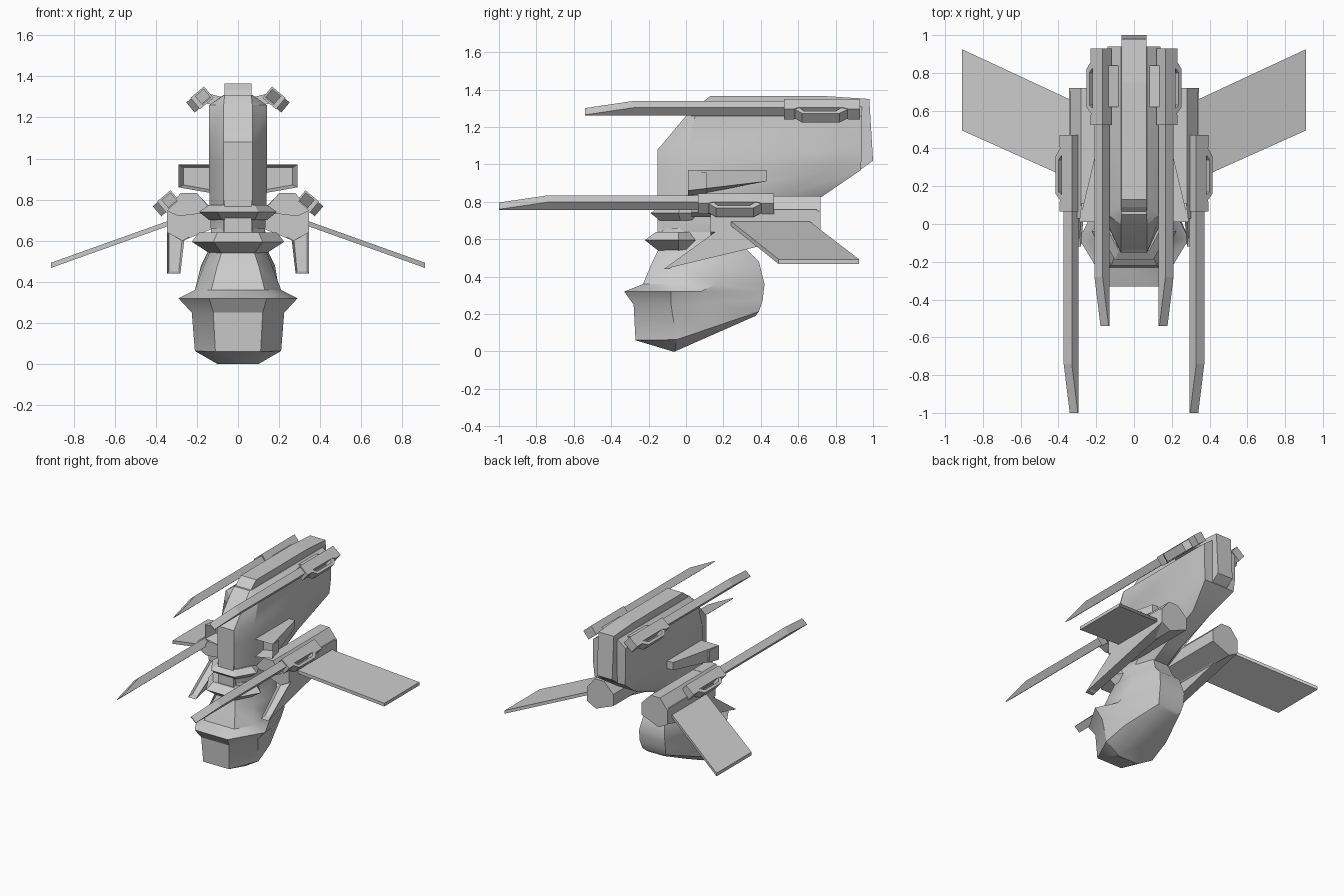
import bpy, bmesh, math
from mathutils import Vector

if "Cube" in bpy.data.objects:
    bpy.data.objects.remove(bpy.data.objects["Cube"])


def skin(name, rings, mirror=False, smooth=False, edit=None):
    """Bridge equal rings of 3D points, cap both ends."""
    bm = bmesh.new()
    vr = [[bm.verts.new(p) for p in r] for r in rings]
    n = len(vr[0])
    for a, b in zip(vr, vr[1:]):
        for i in range(n):
            j = (i + 1) % n
            bm.faces.new((a[i], a[j], b[j], b[i]))
    bm.faces.new(vr[0])
    bm.faces.new(vr[-1])
    bmesh.ops.recalc_face_normals(bm, faces=bm.faces)
    if edit:
        edit(bm)
        bmesh.ops.recalc_face_normals(bm, faces=bm.faces)
    me = bpy.data.meshes.new(name)
    bm.to_mesh(me)
    bm.free()
    ob = bpy.data.objects.new(name, me)
    bpy.context.collection.objects.link(ob)
    if mirror:
        ob.modifiers.new("mirror", 'MIRROR').use_mirror_merge = False
    if smooth:
        bpy.ops.object.select_all(action='DESELECT')
        ob.select_set(True)
        bpy.context.view_layer.objects.active = ob
        bpy.ops.object.shade_smooth_by_angle(angle=math.radians(32))
    return ob


def section(z, slope, fw, yf, sw, ys, tw, yt, bw, yb):
    """Symmetric eight-sided horizontal section; slope lifts the rear."""
    half = [(fw, yf), (sw, ys), (tw, yt), (bw, yb)]
    pts = half + [(-x, y) for x, y in reversed(half)]
    return [(x, y, z + slope * max(0, y + .06)) for x, y in pts]


def along_y(profile, y0, y1):
    return [[(x, y, z) for x, z in profile] for y in (y0, y1)]


def along_x(profile, x0, x1):
    return [[(x, y, z) for y, z in profile] for x in (x0, x1)]


# upper hull
skin("upper_hull", [section(*s) for s in (
    (.62, 0, .07, -.12, .13, -.03, .12, .15, .06, .28),
    (.70, 0, .07, -.13, .135, -.02, .135, .25, .06, .42),
    (.83, 0, .07, -.15, .14, 0, .14, .50, .07, .73),
    (.97, 0, .07, -.15, .14, 0, .14, .76, .13, .935),
    (1.08, 0, .07, -.15, .14, 0, .14, .85, .14, .94),
    (1.26, 0, .07, .00, .14, .05, .14, .85, .14, .94),
    (1.31, 0, .065, .05, .07, .10, .07, .85, .07, .94))], smooth=True)

# raised spine running from the front plate to the rear
skin("spine", along_x([(-.152, .64), (-.152, 1.08), (.09, 1.335), (.13, 1.365),
                       (.75, 1.365), (.98, 1.35), (1.0, 1.02), (.93, .97),
                       (.6, .97), (.2, .66)], -.066, .066))

# lower hull with pointed brow rim and keeled underside
skin("lower_hull", [section(*s) for s in (
    (.66, 0, .07, -.12, .13, -.05, .12, .13, .06, .28),
    (.54, 0, .08, -.15, .14, -.05, .15, .18, .08, .33),
    (.48, 0, .10, -.18, .165, -.06, .18, .20, .09, .39),
    (.36, 0, .13, -.23, .21, -.08, .20, .16, .11, .42),
    (.32, 0, .14, -.33, .29, -.08, .21, .08, .11, .415),
    (.25, .05, .12, -.28, .225, -.08, .21, .12, .11, .41),
    (.06, .34, .11, -.27, .21, -.05, .19, .12, .10, .39),
    (0, .44, .09, -.07, .10, -.06, .10, .14, .07, .37))], smooth=True)

# neck collars
skin("upper_collar", [section(*s) for s in (
    (.775, 0, .08, -.14, .14, -.03, .13, .04, .1, .05),
    (.74, 0, .10, -.19, .19, -.04, .14, .06, .1, .07),
    (.70, 0, .08, -.14, .14, -.03, .13, .04, .1, .05))])
skin("lower_collar", [section(*s) for s in (
    (.64, 0, .10, -.16, .19, -.04, .13, .02, .1, .03),
    (.595, 0, .12, -.22, .225, -.04, .14, .05, .1, .06),
    (.54, 0, .08, -.15, .14, -.04, .13, .01, .1, .02))])


# side intakes with recessed mouths
def intake_mouth(bm):
    f = [f for f in bm.faces if f.normal.y < -.9]
    bmesh.ops.inset_region(bm, faces=f, thickness=.018)
    bmesh.ops.translate(bm, verts=f[0].verts, vec=(0, .1, 0))


skin("side_intake", [
    [(.12, .01, .83), (.29, .01, .86), (.29, .01, .97), (.12, .01, .97)],
    [(.12, .43, .91), (.19, .43, .91), (.19, .43, .97), (.12, .43, .97)]],
    mirror=True, edit=intake_mouth)

# shoulder nacelles
skin("shoulder_nacelle", along_y([(.12, .75), (.2, .83), (.28, .83), (.345, .75),
                                  (.345, .64), (.27, .60), (.12, .66)], .13, .72),
     mirror=True)
skin("shoulder_cowl", along_y([(.12, .74), (.2, .832), (.28, .832), (.345, .745),
                               (.29, .72), (.2, .73)], .03, .2), mirror=True)


# forward claws: an arch trimmed to a point
def trim_claw(bm):
    front = Vector((0, -.18, .25)).normalized()
    under = Vector((0, .11, -.46)).normalized()
    for no, co in ((under, (0, -.12, .44)), (front, (0, -.12, .44))):
        bmesh.ops.bisect_plane(bm, geom=bm.verts[:] + bm.edges[:] + bm.faces[:],
                               plane_co=co, plane_no=no, clear_outer=True)
        bmesh.ops.holes_fill(bm, edges=[e for e in bm.edges if e.is_boundary])
    bmesh.ops.recalc_face_normals(bm, faces=bm.faces)
    f = [f for f in bm.faces if f.normal.dot(front) > .98]
    inner = bmesh.ops.inset_region(bm, faces=f, thickness=.012)
    vs = {v for g in f for v in g.verts}
    bmesh.ops.translate(bm, verts=list(vs), vec=(0, .025, -.004))


skin("claw", along_y([(.13, .76), (.345, .76), (.345, .40), (.285, .40),
                      (.262, .60), (.13, .70)], -.3, .70),
     mirror=True, edit=trim_claw)

# drooping swept wings
skin("wing", [[(x, y0, z), (x, y1, z), (x, y1, z + .025), (x, y0, z + .025)]
              for x, y0, y1, z in ((.33, .235, .655, .675), (.91, .495, .925, .468))],
     mirror=True)


# long guns, rolled about their own axis
def gun(label, cx, cz, dy):
    c, s = math.cos(math.radians(40)), math.sin(math.radians(40))

    def at(u, y, v):
        return (cx + u * c + v * s, y + dy, cz - u * s + v * c)

    def part(name, rings):
        skin(label + name, [[at(*p) for p in r] for r in rings], mirror=True)

    blade = [(.6, -.028), (-.54, -.028), (-.54, -.022), (-.28, .028), (.6, .028)]
    part("_gun_barrel", [[(u, y, v) for y, v in blade] for u in (-.028, .028)])
    body = [(.525, -.036), (.93, -.036), (.93, .05), (.87, .05), (.84, .036),
            (.60, .036), (.575, .05), (.525, .05)]
    part("_gun_housing", [[(u, y, v) for y, u in body] for v in (-.036, .036)])
    grip = [(.57, .035), (.62, .08), (.82, .08), (.88, .035), (.83, .035),
            (.80, .06), (.63, .06), (.61, .035)]
    part("_gun_guard", [[(u, y, v) for y, u in grip] for v in (-.032, .032)])


gun("upper", .17, 1.30, 0)
gun("lower", .333, .795, -.46)

# struts tying the upper guns to the hull
skin("gun_strut", along_y([(.08, 1.25), (.08, 1.30), (.16, 1.32), (.16, 1.27)],
                          .62, .84), mirror=True)
